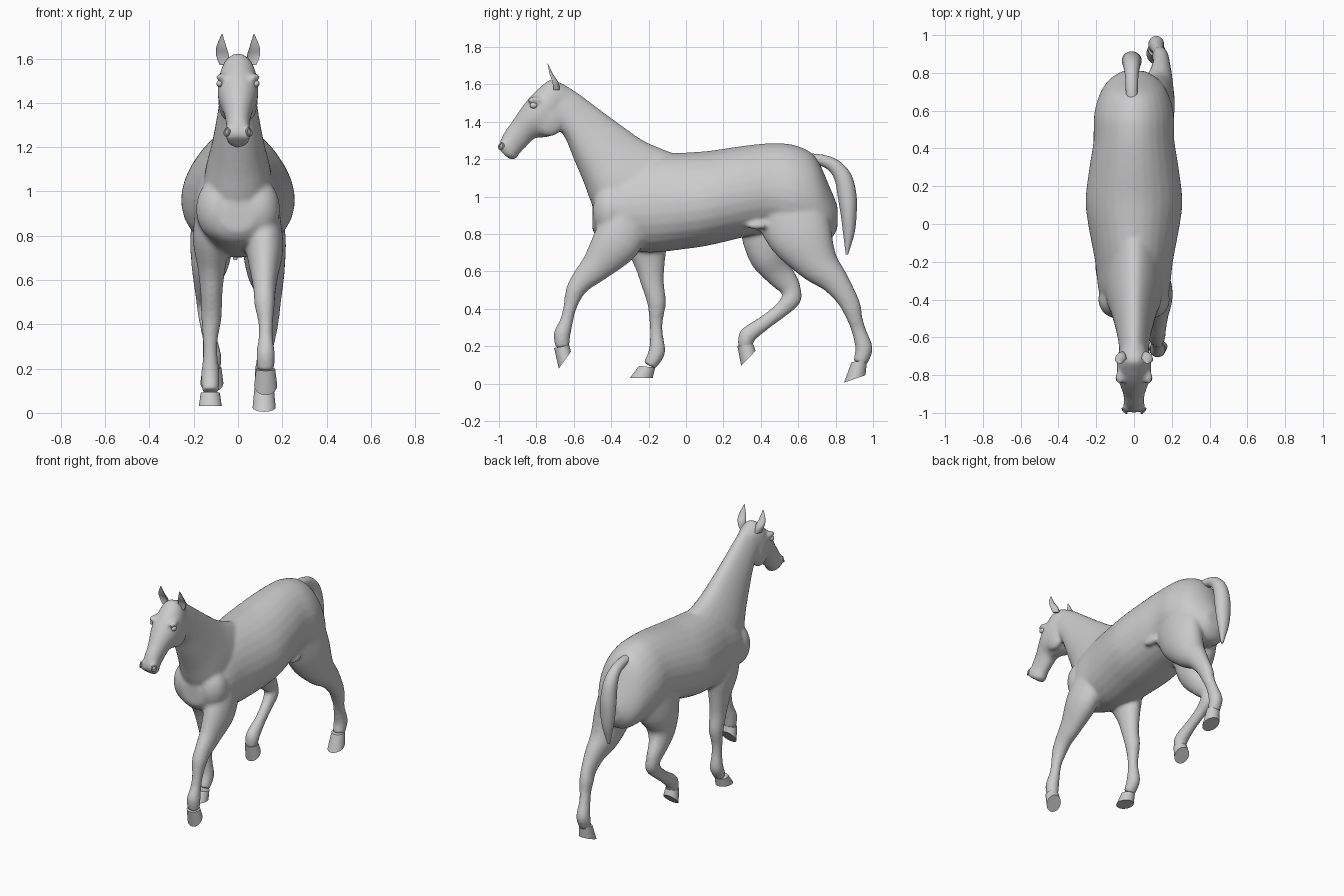
import bpy, bmesh, math
from mathutils import Vector

if "Cube" in bpy.data.objects:
    bpy.data.objects.remove(bpy.data.objects["Cube"], do_unlink=True)

coat = bpy.data.materials.new("plain grey")
coat.use_nodes = True
GREY = (0.6, 0.6, 0.6, 1)
coat.diffuse_color = GREY
coat.node_tree.nodes["Principled BSDF"].inputs["Base Color"].default_value = GREY


def blend(rows, steps):
    """Smooth curve through rows of numbers (Catmull-Rom)."""
    out = []
    last = len(rows) - 1
    for i in range(last):
        a, b = rows[max(i - 1, 0)], rows[i]
        c, d = rows[i + 1], rows[min(i + 2, last)]
        for s in range(steps):
            t = s / steps
            out.append([q + t * ((r - p) / 2 + t * (p - 2.5 * q + 2 * r - e / 2
                        + t * (1.5 * (q - r) + (e - p) / 2)))
                        for p, q, r, e in zip(a, b, c, d)])
    out.append(list(rows[-1]))
    return out


def loft(bm, rows, steps=4, pinch=0.0, scoop=1.0, sides=28):
    """Skin rings given as front/top y z, back/bottom y z, centre x, half width."""
    rings = []
    for y1, z1, y2, z2, x, w in (blend(rows, steps) if steps > 1 else rows):
        ring = []
        for k in range(sides):
            a = math.tau * k / sides
            c = math.cos(a)
            u = c * scoop if c > 0 else c
            ring.append(bm.verts.new((x + w * math.sin(a) * (1 - pinch * c),
                                      (y1 + y2) / 2 + (y1 - y2) / 2 * u,
                                      (z1 + z2) / 2 + (z1 - z2) / 2 * u)))
        rings.append(ring)
    for p, q in zip(rings, rings[1:]):
        for k in range(sides):
            m = (k + 1) % sides
            bm.faces.new((p[k], p[m], q[m], q[k]))
    bm.faces.new(rings[0])
    bm.faces.new(rings[-1])


def limb(bm, path, shape):
    """Loft round a path of (y, z); shape holds (radius, half width, x)."""
    rows = []
    for i, p in enumerate(path):
        t = Vector(path[min(i + 1, len(path) - 1)]) - Vector(path[max(i - 1, 0)])
        n = Vector((t.y, -t.x)).normalized()
        r, w, x = shape[i]
        rows.append((p[0] + n.x * r, p[1] + n.y * r, p[0] - n.x * r, p[1] - n.y * r, x, w))
    loft(bm, rows)


def ball(bm, centre, size):
    made = bmesh.ops.create_uvsphere(bm, u_segments=20, v_segments=12, radius=1)["verts"]
    bmesh.ops.scale(bm, vec=size, verts=made)
    bmesh.ops.translate(bm, vec=centre, verts=made)


def finish(bm, name, angle=60):
    bmesh.ops.recalc_face_normals(bm, faces=bm.faces[:])
    mesh = bpy.data.meshes.new(name)
    bm.to_mesh(mesh)
    bm.free()
    mesh.materials.append(coat)
    ob = bpy.data.objects.new(name, mesh)
    bpy.context.collection.objects.link(ob)
    bpy.ops.object.select_all(action="DESELECT")
    ob.select_set(True)
    bpy.context.view_layer.objects.active = ob
    bpy.ops.object.shade_smooth_by_angle(angle=math.radians(angle))
    return ob


body = bmesh.new()

# Torso: y, top, bottom, half width
torso = [(-.5, .96, .82, .07), (-.46, 1.06, .77, .14), (-.36, 1.16, .73, .185),
         (-.2, 1.22, .7, .205), (0, 1.235, .72, .242), (.13, 1.245, .74, .255),
         (.3, 1.27, .78, .235), (.45, 1.285, .81, .212), (.58, 1.275, .78, .21),
         (.69, 1.215, .75, .18), (.765, 1.06, .76, .13), (.81, .95, .83, .06)]
loft(body, [(y, t, y, b, 0, w) for y, t, b, w in torso], pinch=.12)

# Neck: crest point, throat point, half width
neck = [(.02, 1.2, -.4, .78, 0, .17), (-.2, 1.285, -.495, .94, 0, .145),
        (-.33, 1.37, -.545, 1.07, 0, .118), (-.46, 1.465, -.6, 1.2, 0, .096),
        (-.58, 1.555, -.64, 1.3, 0, .082), (-.67, 1.61, -.69, 1.38, 0, .075)]
loft(body, neck, pinch=.25)

# Head: forehead point, jaw point, half width
head = [(-.64, 1.585, -.65, 1.43, 0, .06), (-.72, 1.625, -.67, 1.37, 0, .08),
        (-.785, 1.58, -.705, 1.33, 0, .092), (-.845, 1.52, -.76, 1.315, 0, .088),
        (-.89, 1.46, -.81, 1.31, 0, .072), (-.93, 1.4, -.85, 1.27, 0, .058),
        (-.97, 1.345, -.89, 1.23, 0, .053), (-.995, 1.29, -.91, 1.2, 0, .055),
        (-1, 1.25, -.945, 1.2, 0, .045)]
loft(body, head, pinch=-.08)

# Cheeks, brows, breast and flank folds on both sides
for s in (-1, 1):
    ball(body, (s * .05, -.73, 1.42), (.04, .085, .1))
    ball(body, (s * .075, -.81, 1.515), (.025, .04, .018))
    ball(body, (s * .04, -.975, 1.265), (.02, .025, .035))
    ball(body, (s * .09, -.4, .92), (.1, .1, .14))
    ball(body, (s * .17, .38, .845), (.025, .06, .022))

# Leg cross-sections: radius, half width, x
front_shape = [(.13, .07, .11), (.13, .085, .12), (.085, .062, .12), (.062, .05, .12),
               (.05, .046, .12), (.036, .034, .125), (.035, .033, .125),
               (.045, .042, .125), (.037, .038, .125)]
hind_shape = [(.19, .08, .1), (.175, .1, .115), (.11, .085, .125), (.076, .06, .14),
              (.058, .045, .145), (.052, .043, .14), (.041, .036, .135),
              (.039, .034, .125), (.047, .043, .118), (.039, .038, .118)]

# Leg poses: side, cross-sections, joints (y, z), hoof crown and sole (front, back)
legs = {
    "front_left": (1, front_shape,
                   [(-.28, .95), (-.37, .76), (-.48, .625), (-.555, .55), (-.595, .49),
                    (-.62, .41), (-.637, .34), (-.662, .265), (-.662, .19)],
                   (-.705, .19, -.625, .205), (-.68, .08, -.615, .17)),
    "front_right": (-1, front_shape,
                    [(-.27, .95), (-.225, .8), (-.195, .65), (-.18, .54), (-.157, .43),
                     (-.16, .33), (-.158, .26), (-.155, .17), (-.195, .095)],
                    (-.25, .095, -.165, .085), (-.3, .03, -.178, .03)),
    "hind_left": (1, hind_shape,
                  [(.52, 1.0), (.61, .8), (.71, .635), (.795, .55), (.855, .465),
                   (.885, .405), (.905, .34), (.925, .28), (.952, .185), (.93, .11)],
                  (.885, .115, .968, .125), (.845, .005, .96, .045)),
    "hind_right": (-1, hind_shape,
                   [(.52, 1.0), (.46, .81), (.45, .67), (.5, .585), (.555, .515),
                    (.565, .455), (.505, .39), (.42, .325), (.328, .255), (.315, .185)],
                   (.275, .2, .36, .21), (.295, .095, .372, .175)),
}
for name, (side, shape, path, crown, sole) in legs.items():
    limb(body, path, [(r, w, x * side) for r, w, x in shape])
    hoof = bmesh.new()
    x = shape[-1][2] * side
    loft(hoof, [(*crown, x, .043), (*sole, x, .052)], steps=1)
    finish(hoof, name + "_hoof", 40)

# Merge the body masses into one smooth skin
skin = finish(body, "body")
remesh = skin.modifiers.new("merge", "REMESH")
remesh.mode = "VOXEL"
remesh.voxel_size = .011
remesh.use_smooth_shade = True
relax = skin.modifiers.new("relax", "SMOOTH")
relax.factor = .5
relax.iterations = 8

# Tail
tail = bmesh.new()
limb(tail, [(.64, 1.2), (.72, 1.195), (.79, 1.165), (.84, 1.1), (.862, 1.0),
            (.87, .9), (.87, .8), (.86, .69)],
     [(r, w, -.012) for r, w in ((.03, .03), (.03, .032), (.037, .036), (.047, .045),
                                 (.05, .052), (.042, .05), (.03, .035), (.006, .008))])
finish(tail, "tail")

# Ears, eyes and nostril rims
for s, label in ((1, "left"), (-1, "right")):
    ear = bmesh.new()
    loft(ear, [(-.74, 1.57, -.675, 1.57, s * .06, .022), (-.748, 1.62, -.682, 1.61, s * .07, .029),
               (-.75, 1.66, -.708, 1.65, s * .075, .022), (-.743, 1.71, -.738, 1.71, s * .072, .002)],
         scoop=-.3)
    finish(ear, label + "_ear")
    eye = bmesh.new()
    ball(eye, (s * .083, -.815, 1.487), (.014, .02, .016))
    finish(eye, label + "_eye")
    bpy.ops.mesh.primitive_torus_add(major_radius=.016, minor_radius=.005, major_segments=20,
                                     minor_segments=8, location=(s * .05, -.988, 1.268),
                                     rotation=(math.radians(75), 0, s * math.radians(50)))
    rim = bpy.context.object
    rim.name = label + "_nostril"
    rim.data.materials.append(coat)
    bpy.ops.object.shade_smooth_by_angle()
